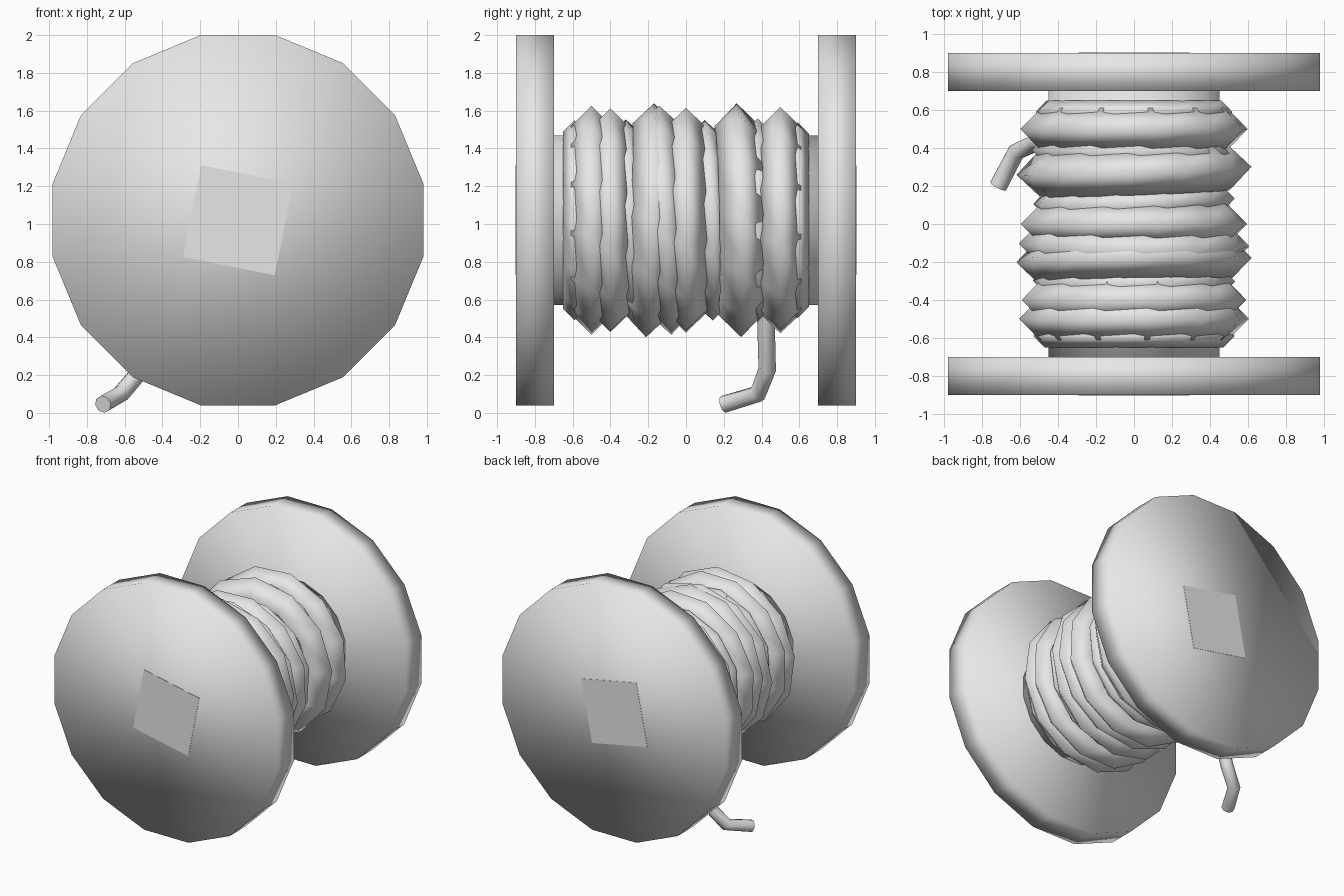
import bpy
import math
from math import radians
from mathutils import Matrix

cube = bpy.data.objects.get("Cube")
if cube:
    bpy.data.objects.remove(cube, do_unlink=True)

HUB_Z = 1.02
HALF_SIDE = math.pi / 16   # puts a flat of a 16-gon at the top

grey = bpy.data.materials.new("plain grey")
grey.use_nodes = True
grey.diffuse_color = (0.8, 0.8, 0.8, 1)
grey.node_tree.nodes["Principled BSDF"].inputs["Base Color"].default_value = (0.8, 0.8, 0.8, 1)


def finish(name, smooth=True):
    obj = bpy.context.object
    obj.name = name
    obj.data.materials.clear()
    obj.data.materials.append(grey)
    if smooth:
        bpy.ops.object.shade_smooth()
    return obj


def lay_along_y(obj, y, spin=0, tilt_x=0, tilt_z=0):
    """Turn the object's z axis onto y, spin it, then tilt it slightly."""
    obj.matrix_world = (Matrix.Translation((0, y, HUB_Z))
                        @ Matrix.Rotation(radians(tilt_z), 4, 'Z')
                        @ Matrix.Rotation(radians(tilt_x), 4, 'X')
                        @ Matrix.Rotation(radians(90), 4, 'X')
                        @ Matrix.Rotation(spin, 4, 'Z'))


def drum(name, radius, length, y):
    bpy.ops.mesh.primitive_cylinder_add(vertices=16, radius=radius, depth=length)
    lay_along_y(finish(name), y, HALF_SIDE)


# Spool: two end discs and the core
drum("front_disc", 1.0, 0.2, -0.8)
drum("back_disc", 1.0, 0.2, 0.8)
drum("core", 0.458, 1.44, 0)

# Square axle, almost flush with the disc faces
bpy.ops.mesh.primitive_cube_add(size=1)
axle = finish("square_axle", smooth=False)
axle.scale = (0.495, 1.804, 0.495)
axle.rotation_euler.y = HALF_SIDE
axle.location.z = HUB_Z

# Wound turns: position, outer radius, ridge size, tilts in degrees
turns = [
    (-0.59, 0.53, 0.06, 0, 0),
    (-0.50, 0.61, 0.11, 0, 0),
    (-0.40, 0.61, 0.11, 0, 0),
    (-0.30, 0.54, 0.09, 2, 0),
    (-0.19, 0.62, 0.11, -2, 1),
    (-0.11, 0.61, 0.11, 3, -1),
    (0.00, 0.61, 0.11, 0, 0),
    (0.12, 0.54, 0.08, 2, 2),
    (0.28, 0.62, 0.12, 1, 2),
    (0.38, 0.54, 0.09, 0, -1),
    (0.50, 0.61, 0.11, 0, 0),
    (0.59, 0.53, 0.06, 0, 0),
]
for i, (y, outer, ridge, tilt_x, tilt_z) in enumerate(turns):
    bpy.ops.mesh.primitive_torus_add(major_segments=12, minor_segments=4,
                                     major_radius=outer - ridge, minor_radius=ridge)
    lay_along_y(finish(f"wound_turn_{i + 1}"), y, i * 0.4, tilt_x, tilt_z)

# Loose end of the cord, hanging to the floor
path = [(-0.42, 0.42, 0.62), (-0.51, 0.43, 0.23), (-0.62, 0.38, 0.1), (-0.715, 0.2, 0.046)]
curve = bpy.data.curves.new("loose_end", 'CURVE')
curve.dimensions = '3D'
curve.bevel_depth = 0.047
curve.bevel_resolution = 2
curve.use_fill_caps = True
spline = curve.splines.new('POLY')
spline.points.add(len(path) - 1)
for point, co in zip(spline.points, path):
    point.co = (*co, 1)
cord = bpy.data.objects.new("loose_end", curve)
bpy.context.collection.objects.link(cord)
bpy.ops.object.select_all(action='DESELECT')
cord.select_set(True)
bpy.context.view_layer.objects.active = cord
bpy.ops.object.convert(target='MESH')
finish("loose_end")
